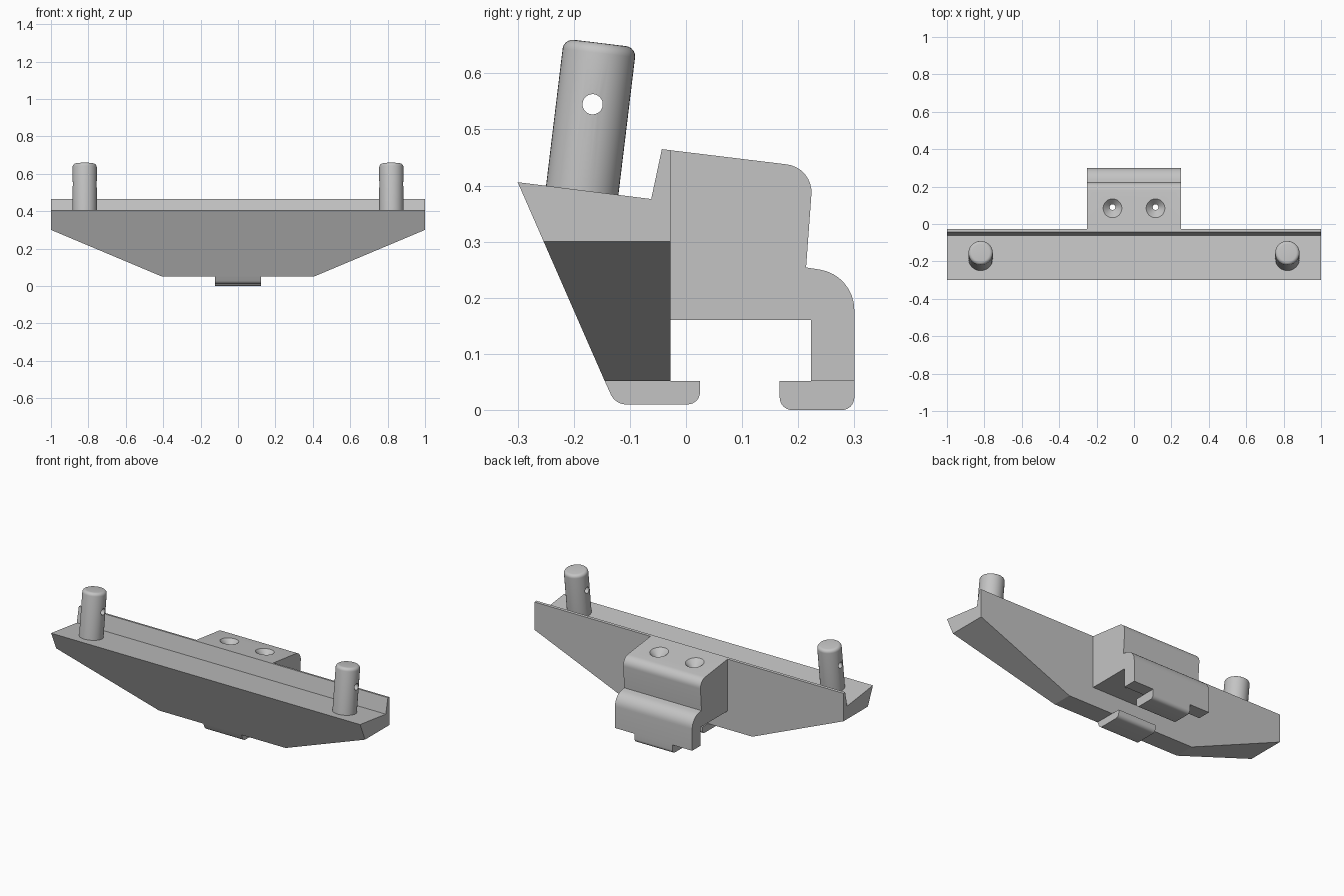
import bpy, bmesh, math
from mathutils import Vector, Matrix

cube = bpy.data.objects.get("Cube")
if cube:
    bpy.data.objects.remove(cube, do_unlink=True)

GREY = bpy.data.materials.new("plain_grey")
GREY.use_nodes = True
GREY.diffuse_color = (0.55, 0.55, 0.55, 1)
GREY.node_tree.nodes["Principled BSDF"].inputs["Base Color"].default_value = (0.55, 0.55, 0.55, 1)


def finish(bm, name, material=GREY):
    bmesh.ops.recalc_face_normals(bm, faces=bm.faces)
    mesh = bpy.data.meshes.new(name)
    bm.to_mesh(mesh)
    bm.free()
    mesh.materials.append(material)
    obj = bpy.data.objects.new(name, mesh)
    bpy.context.collection.objects.link(obj)
    return obj


def activate(obj):
    bpy.ops.object.select_all(action='DESELECT')
    obj.select_set(True)
    bpy.context.view_layer.objects.active = obj


def smooth(obj):
    activate(obj)
    bpy.ops.object.shade_smooth_by_angle(angle=math.radians(30))


def rounded(corners, steps=8):
    """Side outline from (y, z, radius) corners, with arcs at rounded ones."""
    out = []
    for i, (y, z, r) in enumerate(corners):
        p = Vector((y, z))
        if r == 0:
            out.append(p)
            continue
        a = (Vector(corners[i - 1][:2]) - p).normalized()
        b = (Vector(corners[(i + 1) % len(corners)][:2]) - p).normalized()
        half = a.angle(b) / 2
        centre = p + (a + b).normalized() * r / math.sin(half)
        start = p + a * r / math.tan(half) - centre
        end = p + b * r / math.tan(half) - centre
        sweep = start.angle(end)
        for k in range(steps + 1):
            t = k / steps
            out.append(centre + (start * math.sin((1 - t) * sweep)
                                 + end * math.sin(t * sweep)) / math.sin(sweep))
    return out


def extrude_profile(corners, half_width):
    bm = bmesh.new()
    face = bm.faces.new([bm.verts.new((-half_width, p.x, p.y)) for p in rounded(corners)])
    new = bmesh.ops.extrude_face_region(bm, geom=[face])["geom"]
    verts = [g for g in new if isinstance(g, bmesh.types.BMVert)]
    bmesh.ops.translate(bm, verts=verts, vec=(2 * half_width, 0, 0))
    return bm


def cylinder(r1, r2, depth, matrix, bm=None):
    bm = bm or bmesh.new()
    bmesh.ops.create_cone(bm, cap_ends=True, segments=40, radius1=r1, radius2=r2,
                          depth=depth, matrix=matrix)
    return bm


def cut(obj, cutter):
    cutter.hide_render = True
    mod = obj.modifiers.new("cut", 'BOOLEAN')
    mod.operation = 'DIFFERENCE'
    mod.solver = 'EXACT'
    mod.object = cutter
    activate(obj)
    bpy.ops.object.modifier_apply(modifier=mod.name)
    bpy.data.objects.remove(cutter, do_unlink=True)


# Crossbeam with a raised rear lip; both ends taper upward underneath
bm = extrude_profile([(-0.30, 0.406, 0), (-0.062, 0.376, 0), (-0.043, 0.465, 0),
                      (-0.028, 0.463, 0), (-0.028, 0.052, 0), (-0.145, 0.052, 0)], 1.0)
for side in (1, -1):
    sliced = bmesh.ops.bisect_plane(
        bm, geom=bm.verts[:] + bm.edges[:] + bm.faces[:], dist=1e-5,
        plane_co=(side * 0.41, 0, 0.052), plane_no=(side * 0.248, 0, -0.59), clear_outer=True)
    rim = [g for g in sliced["geom_cut"] if isinstance(g, bmesh.types.BMEdge)]
    bmesh.ops.holes_fill(bm, edges=rim, sides=0)
finish(bm, "crossbeam")

# Central clamp block with a rear hook
block = finish(extrude_profile([(-0.028, 0.463, 0), (0.227, 0.432, 0.05), (0.214, 0.254, 0),
                                (0.30, 0.241, 0.073), (0.30, 0.052, 0), (0.223, 0.052, 0),
                                (0.223, 0.16, 0), (-0.028, 0.16, 0)], 0.25), "clamp_block")

# Countersunk screw holes in the block
for side in (1, -1):
    x = side * 0.115
    cut(block, finish(cylinder(0.015, 0.015, 0.6, Matrix.Translation((x, 0.09, 0.3))), "drill"))
    cut(block, finish(cylinder(0.014, 0.064, 0.05, Matrix.Translation((x, 0.09, 0.438))), "sink"))
smooth(block)

# Gripping lips under the beam and under the hook
smooth(finish(extrude_profile([(-0.145, 0.052, 0), (-0.126, 0.01, 0.03), (0.025, 0.01, 0.022),
                               (0.025, 0.052, 0)], 0.123), "front_lip"))
smooth(finish(extrude_profile([(0.167, 0.052, 0), (0.167, 0.0, 0.022), (0.30, 0.0, 0.022),
                               (0.30, 0.052, 0)], 0.123), "rear_lip"))

# Tilted pegs with rounded tops and a cross hole
LENGTH, SINK = 0.265, 0.01
for side, name in ((1, "left_peg"), (-1, "right_peg")):
    bm = cylinder(0.065, 0.065, LENGTH + SINK, Matrix.Translation((0, 0, (LENGTH - SINK) / 2)))
    top = [e for e in bm.edges if all(v.co.z > LENGTH - 0.001 for v in e.verts)]
    bmesh.ops.bevel(bm, geom=top, offset=0.018, segments=5, profile=0.5, affect='EDGES')
    frame = Matrix.Translation((side * 0.82, -0.185, 0.391)) @ Matrix.Rotation(math.radians(-6.9), 4, 'X')
    bm.transform(frame)
    peg = finish(bm, name)
    across = frame @ Matrix.Translation((0, 0, 0.155)) @ Matrix.Rotation(math.pi / 2, 4, 'Y')
    cut(peg, finish(cylinder(0.018, 0.018, 0.3, across), "peg_drill"))
    smooth(peg)
